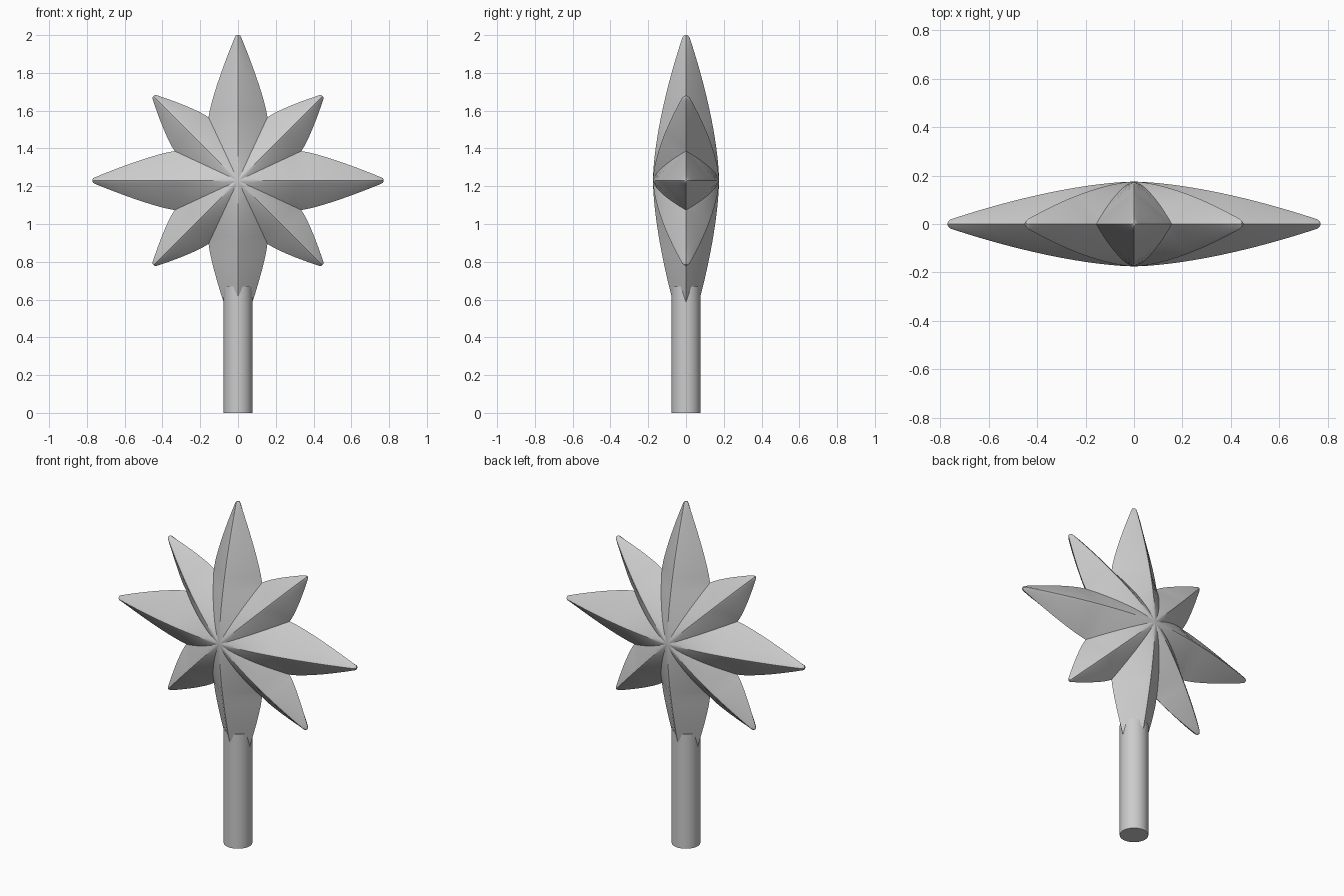
import bpy, bmesh, math
from mathutils import Vector

if "Cube" in bpy.data.objects:
    bpy.data.objects.remove(bpy.data.objects["Cube"])

CENTRE_Z = 1.23
DEPTH = 0.175      # half thickness at the hub
TIP = 0.015        # half thickness near each tip
N_IN, N_OUT = 10, 10


def ridge(r, length):
    return TIP + (DEPTH - TIP) * (1 - min(r / length, 1) ** 1.6)


def slices(length, along, perp):
    """Rows of (distance, half width, ridge depth, edge depth) from hub to tip."""
    rows = []
    for k in range(N_IN + 1):                      # hub to valley
        q = k / N_IN
        rows.append((along * q, perp * q, ridge(along * q, length), DEPTH * (1 - q ** 1.55)))
    end = length - 0.012
    for k in range(1, N_OUT + 1):                  # valley to tip
        u = k / N_OUT
        r = along + (end - along) * u
        rows.append((r, perp + (0.017 - perp) * u ** 1.25, ridge(r, length), 0))
    rows.append((length - 0.004, 0.013, 0.012, 0))
    rows.append((length, 0.006, 0.006, 0))
    return rows


def add_ray(bm, angle, length, along, perp):
    a = Vector((math.sin(angle), 0, math.cos(angle)))
    p = Vector((math.cos(angle), 0, -math.sin(angle)))
    c = Vector((0, 0, CENTRE_Z))
    for side in (-1, 1):
        for face in (-1, 1):
            grid = []
            for r, w, d, e in slices(length, along, perp):
                b = min(0.012, 0.3 * w)            # narrow softened ridge
                drop = e + (d - e) * (1 - 0.6 * b / max(w, 1e-6))
                pts = ((0, d), (b, drop), (w, e))
                grid.append([bm.verts.new(c + a * r + p * (side * s) + Vector((0, face * y, 0)))
                             for s, y in pts])
            for lo, hi in zip(grid, grid[1:]):
                for j in range(2):
                    bm.faces.new((lo[j], lo[j + 1], hi[j + 1], hi[j]))
            # tip cap
            bm.faces.new(grid[-1] + [bm.verts.new(c + a * length)])


def finish(bm, name, angle):
    bmesh.ops.remove_doubles(bm, verts=bm.verts, dist=0.0004)
    bmesh.ops.dissolve_degenerate(bm, edges=bm.edges, dist=0.0001)
    bmesh.ops.recalc_face_normals(bm, faces=bm.faces)
    me = bpy.data.meshes.new(name)
    bm.to_mesh(me)
    bm.free()
    ob = bpy.data.objects.new(name, me)
    bpy.context.collection.objects.link(ob)
    bpy.ops.object.select_all(action='DESELECT')
    ob.select_set(True)
    bpy.context.view_layer.objects.active = ob
    bpy.ops.object.shade_smooth_by_angle(angle=math.radians(angle))
    return ob


# Eight-pointed star: long rays on the axes, short rays on the diagonals
VA, VP = 0.335, 0.156                              # valley point beside a long ray
h = math.sqrt(0.5)
bm = bmesh.new()
for i in range(8):
    ang = i * math.pi / 4
    if i % 2:
        add_ray(bm, ang, 0.632, (VA + VP) * h, (VA - VP) * h)
    else:
        add_ray(bm, ang, 0.83 if i == 4 else 0.77, VA, VP)
finish(bm, "star", 25)

# Round handle running up into the lowest ray
bm = bmesh.new()
bmesh.ops.create_cone(bm, cap_ends=True, segments=48, radius1=0.076, radius2=0.076, depth=0.67)
bmesh.ops.translate(bm, verts=bm.verts, vec=(0, 0, 0.335))
finish(bm, "handle", 30)
